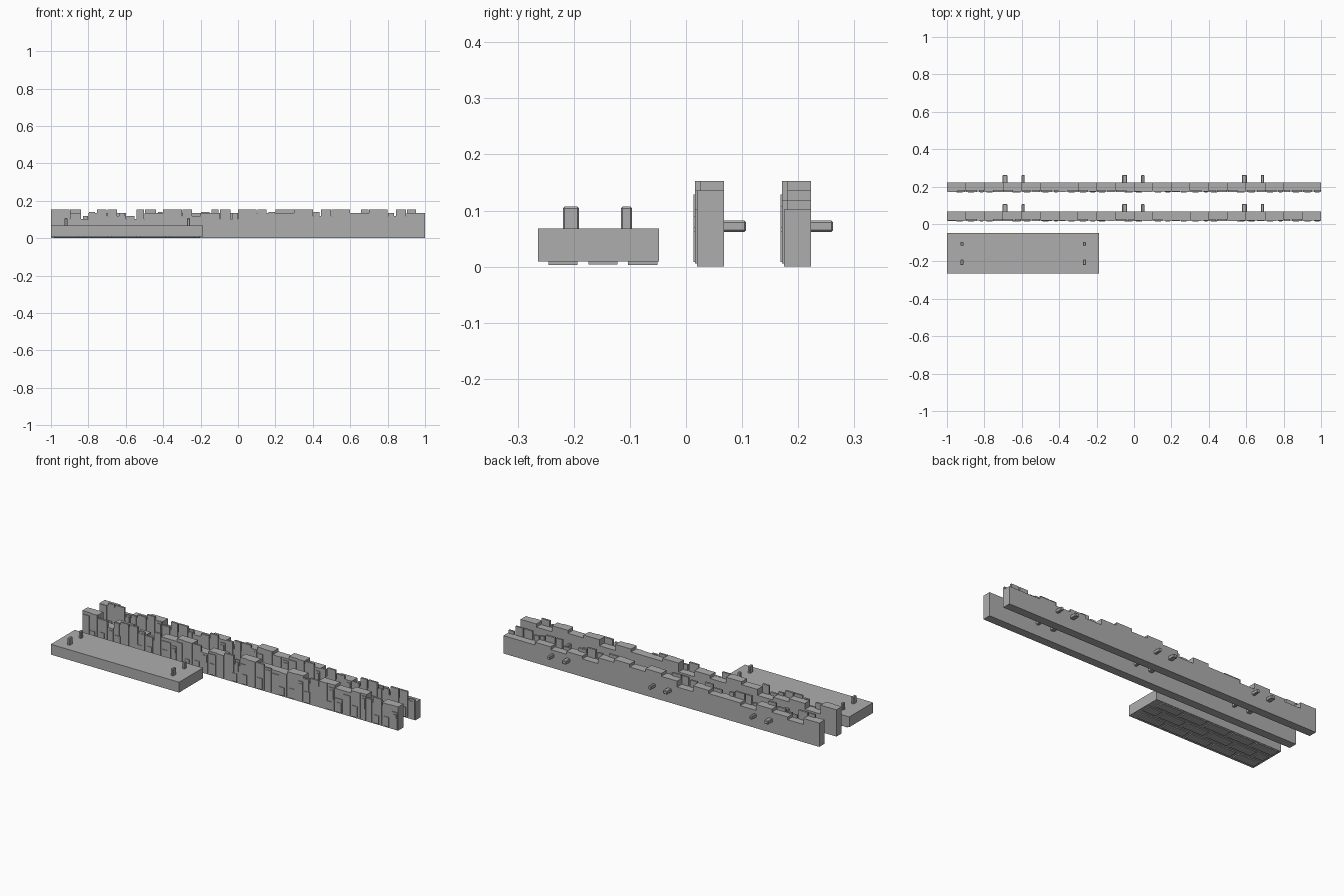
import bpy, bmesh

cube = bpy.data.objects.get("Cube")
if cube:
    bpy.data.objects.remove(cube, do_unlink=True)

grey = bpy.data.materials.new("plain grey")
grey.use_nodes = True
grey.diffuse_color = (0.42, 0.42, 0.42, 1)
grey.node_tree.nodes["Principled BSDF"].inputs["Base Color"].default_value = (0.42, 0.42, 0.42, 1)


def finish(name, bm):
    bmesh.ops.recalc_face_normals(bm, faces=bm.faces)
    mesh = bpy.data.meshes.new(name)
    bm.to_mesh(mesh)
    bm.free()
    mesh.materials.append(grey)
    ob = bpy.data.objects.new(name, mesh)
    bpy.context.collection.objects.link(ob)
    return ob


def add_box(bm, x0, x1, y0, y1, z0, z1):
    verts = bmesh.ops.create_cube(bm, size=1)["verts"]
    for v in verts:
        v.co.x = x1 if v.co.x > 0 else x0
        v.co.y = y1 if v.co.y > 0 else y0
        v.co.z = z1 if v.co.z > 0 else z0


def boxes(name, items, bevel=0):
    bm = bmesh.new()
    for b in items:
        add_box(bm, *b)
    ob = finish(name, bm)
    if bevel:
        mod = ob.modifiers.new("Bevel", 'BEVEL')
        mod.width = bevel
        mod.segments = 1
    return ob


LEVEL = {'a': 0.08, 'b': 0.102, 'c': 0.118, 'd': 0.136, 'e': 0.153}


# Stepped terrace of buildings: a stair-like outline extruded in depth
def terrace(name, heights, y0, y1):
    step = 2 / len(heights)
    outline = [(1, 0), (-1, 0)]
    for i, h in enumerate(heights):
        for x in (-1 + i * step, -1 + (i + 1) * step):
            p = (x, LEVEL[h])
            if p != outline[-1]:
                outline.append(p)
    bm = bmesh.new()
    face = bm.faces.new([bm.verts.new((x, y0, z)) for x, z in outline])
    ext = bmesh.ops.extrude_face_region(bm, geom=[face])["geom"]
    bmesh.ops.translate(bm, vec=(0, y1 - y0, 0),
                        verts=[g for g in ext if isinstance(g, bmesh.types.BMVert)])
    finish(name, bm)


# Thin facade plates that rise above the terrace, with doors and low panels
def facades(name, tops, y0, count=20):
    step = 2 / count
    plates, details = [], []
    for i in range(count):
        x = -1 + i * step
        h = LEVEL[tops[i % len(tops)]]
        split = x + step * (0.52, 0.66, 0.4, 0.58)[i % 4]
        low = h - (0.018, 0.034, 0.012)[i % 3]
        left, right = (h, low) if i % 2 else (low, h)
        plates.append((x + 0.003, split - 0.005, y0 + 0.003, y0 + 0.014, 0.006, left))
        plates.append((split + 0.005, x + step - 0.003, y0 + 0.003, y0 + 0.014, 0.006, right))
        # Raised door and the upper panel over it
        door = x + (0.012 if i % 3 else 0.05)
        details.append((door, door + 0.032, y0, y0 + 0.006, 0.008, 0.055 + 0.008 * (i % 3)))
        if i % 2:
            details.append((split + 0.01, x + step - 0.008, y0, y0 + 0.006, 0.07, right - 0.012))
    boxes(name + "_facades", plates)
    boxes(name + "_door_panels", details)


def wall_pegs(name, y):
    items = []
    for x in (-0.69, -0.05, 0.59):
        for cx, w in ((x, 0.026), (x + 0.097, 0.017)):
            items.append((cx - w / 2, cx + w / 2, y - 0.005, y + 0.039, 0.062, 0.082))
    boxes(name, items, 0.003)


# Two walls of buildings
for name, base, heights, tops in (
        ("front_wall", 0.013, "ebdcbdecdbeddecedecd", "edeeeceedee"),
        ("back_wall", 0.168, "dbcdbccdbdededbcbcbb", "eedeeedee")):
    terrace(name + "_body", heights, base + 0.007, base + 0.055)
    facades(name, tops, base)
    wall_pegs(name + "_pegs", base + 0.055)

# Flat slab with four upright pegs
boxes("slab", [(-1, -0.188, -0.264, -0.048, 0.009, 0.068)])
boxes("slab_pegs", [(x - 0.008, x + 0.008, y - w / 2, y + w / 2, 0.06, 0.107)
                    for x in (-0.92, -0.265)
                    for y, w in ((-0.205, 0.029), (-0.106, 0.02))], 0.003)

# Staggered bricks on the underside of the slab
bricks = []
for row, y in enumerate((-0.219, -0.148, -0.077)):
    x = -0.985 - (0.075 if row % 2 else 0)
    while x < -0.21:
        a, b = max(x, -0.985), min(x + 0.135, -0.203)
        if b - a > 0.02:
            bricks.append((a, b, y - 0.026, y + 0.026, 0.003 + 0.001 * (row % 2), 0.012))
        x += 0.155
boxes("underside_bricks", bricks)
